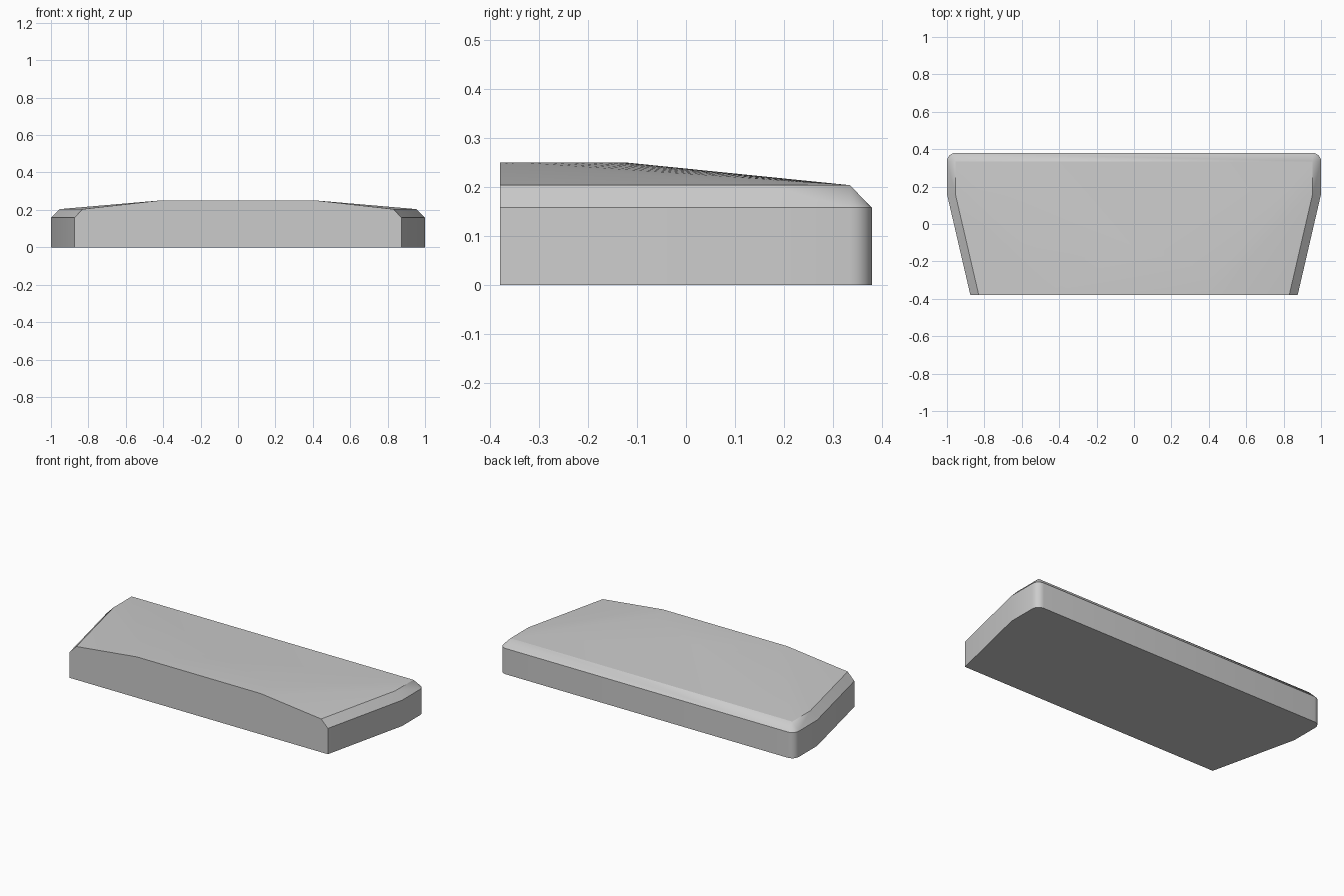
import bpy
import bmesh
from math import sin, cos, pi, radians

cube = bpy.data.objects.get("Cube")
if cube:
    bpy.data.objects.remove(cube, do_unlink=True)

FRONT, BACK, SHOULDER = -0.38, 0.38, 0.16   # depth positions
WALL_TOP, RIM_TOP, CROWN = 0.158, 0.204, 0.25
CHAMFER = 0.045
CROWN_HALF, CROWN_DEPTH = 0.42, 0.26


def outline_half():
    """Right-hand half of the footprint, with a rounded back corner."""
    points = [(0.875, FRONT), (1.0, SHOULDER)]
    steps = 6
    for i in range(steps + 1):
        a = i / steps * pi / 2
        points.append((1 - CHAMFER + CHAMFER * cos(a), BACK - CHAMFER + CHAMFER * sin(a)))
    return points


def both_sides(points, z):
    return [(s * x, y, z) for x, y in points for s in (1, -1)]


# Footprint and top of the vertical walls
outline = outline_half()
verts = both_sides(outline, 0) + both_sides(outline, WALL_TOP)

# Upper end of the bevel, flush with the front face
inner = 1 - CHAMFER
rim = [(0.875 - CHAMFER, FRONT), (inner, SHOULDER), (inner, BACK - CHAMFER)]
verts += both_sides(rim, RIM_TOP)

# Flat half-oval crown at the front edge
arc = 16
verts += [(CROWN_HALF * cos(pi * i / arc), FRONT + CROWN_DEPTH * sin(pi * i / arc), CROWN)
          for i in range(arc + 1)]

# Skin the levels into one convex solid
bm = bmesh.new()
for co in verts:
    bm.verts.new(co)
bmesh.ops.convex_hull(bm, input=bm.verts[:])
bmesh.ops.dissolve_limit(bm, angle_limit=radians(0.3), verts=bm.verts[:], edges=bm.edges[:])
bmesh.ops.recalc_face_normals(bm, faces=bm.faces[:])
mesh = bpy.data.meshes.new("tapered_block")
bm.to_mesh(mesh)
bm.free()

block = bpy.data.objects.new("tapered_block", mesh)
bpy.context.collection.objects.link(block)

# Single grey material
grey = bpy.data.materials.new("light_grey")
grey.use_nodes = True
colour = (0.6, 0.6, 0.6, 1)
grey.diffuse_color = colour
grey.node_tree.nodes["Principled BSDF"].inputs["Base Color"].default_value = colour
mesh.materials.append(grey)

# Smooth crown and corners, crisp bevel edges
bpy.ops.object.select_all(action="DESELECT")
block.select_set(True)
bpy.context.view_layer.objects.active = block
bpy.ops.object.shade_smooth_by_angle(angle=radians(30))
